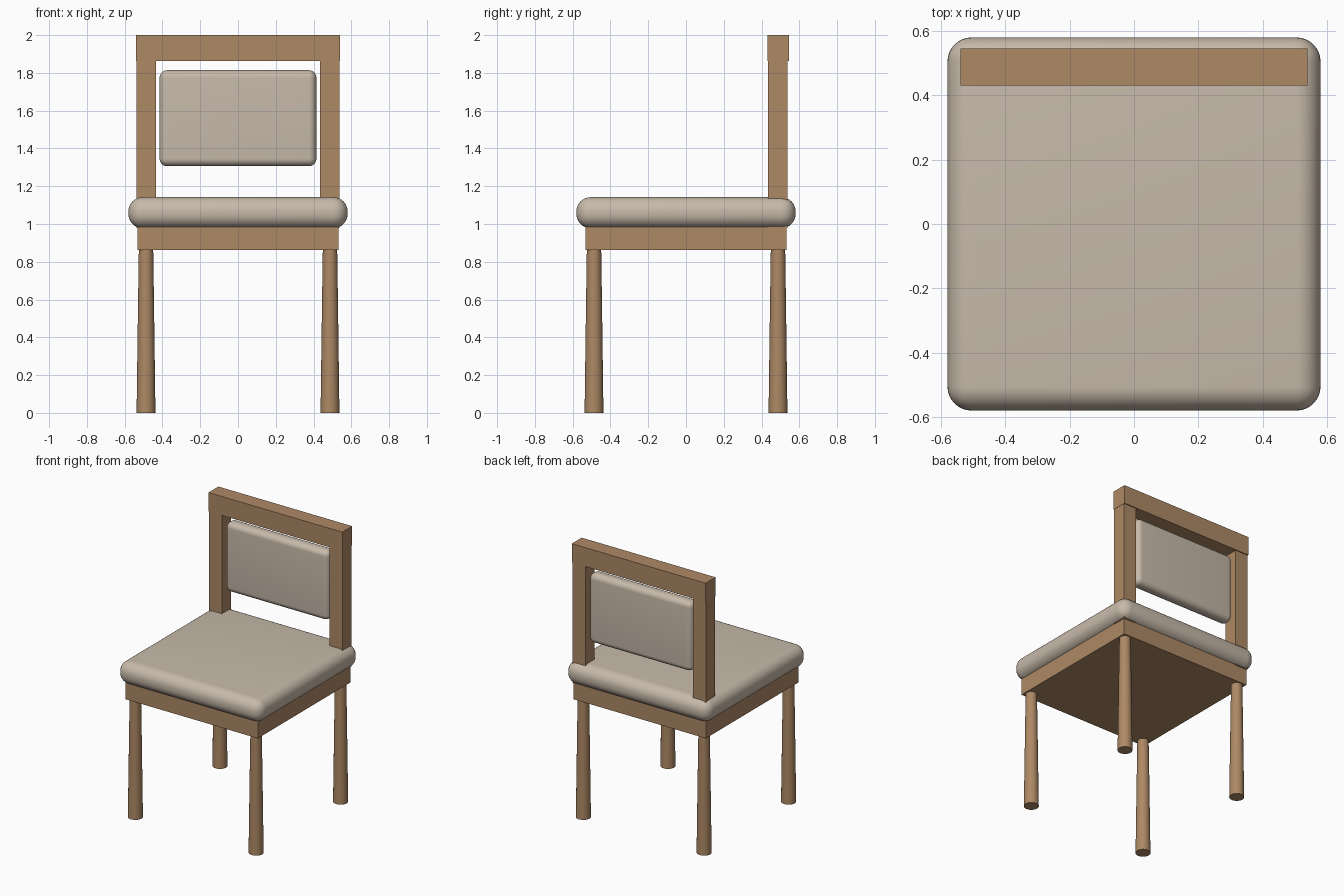
import bpy, bmesh
from math import radians, sin, cos, pi

if "Cube" in bpy.data.objects:
    bpy.data.objects.remove(bpy.data.objects["Cube"])


def material(name, color):
    m = bpy.data.materials.new(name)
    m.diffuse_color = color
    m.use_nodes = True
    m.node_tree.nodes["Principled BSDF"].inputs["Base Color"].default_value = m.diffuse_color
    return m


WOOD = material("wood", (0.42, 0.25, 0.13, 1))
FABRIC = material("fabric", (0.57, 0.49, 0.40, 1))


def finish(name, bm, mat):
    bmesh.ops.recalc_face_normals(bm, faces=bm.faces)
    mesh = bpy.data.meshes.new(name)
    bm.to_mesh(mesh)
    bm.free()
    mesh.materials.append(mat)
    ob = bpy.data.objects.new(name, mesh)
    bpy.context.collection.objects.link(ob)
    return ob


def smooth(ob, angle=40):
    bpy.ops.object.select_all(action='DESELECT')
    ob.select_set(True)
    bpy.context.view_layer.objects.active = ob
    bpy.ops.object.shade_smooth_by_angle(angle=radians(angle))


def box(name, lo, hi, mat, radius=0):
    bm = bmesh.new()
    bmesh.ops.create_cube(bm, size=1)
    for v in bm.verts:
        v.co = [(a + b) / 2 + c * (b - a) for a, b, c in zip(lo, hi, v.co)]
    if radius:
        bmesh.ops.bevel(bm, geom=bm.edges[:], offset=radius, segments=8,
                        profile=0.5, affect='EDGES', clamp_overlap=True)
    ob = finish(name, bm, mat)
    if radius:
        smooth(ob)
    return ob


def turned(name, x, y, profile, mat, sides=32):
    bm = bmesh.new()
    rings = [[bm.verts.new((x + r * cos(2 * pi * i / sides),
                            y + r * sin(2 * pi * i / sides), z))
              for i in range(sides)] for r, z in profile]
    for a, b in zip(rings, rings[1:]):
        for i in range(sides):
            j = (i + 1) % sides
            bm.faces.new((a[i], a[j], b[j], b[i]))
    bm.faces.new(rings[0])
    bm.faces.new(rings[-1])
    smooth(finish(name, bm, mat))


# Seat frame and cushion
box("seat_frame", (-0.533, -0.533, 0.862), (0.533, 0.533, 0.985), WOOD)
box("seat_cushion", (-0.58, -0.58, 0.978), (0.58, 0.58, 1.142), FABRIC, 0.075)

# Tapered legs and back posts
LEG = [(0.050, 0), (0.046, 0.3), (0.042, 0.6), (0.038, 0.87)]
for side, s in (("left", -1), ("right", 1)):
    for end, t in (("front", -1), ("back", 1)):
        turned(f"{end}_{side}_leg", s * 0.487, t * 0.487, LEG, WOOD)
    xs = sorted((s * 0.435, s * 0.538))
    box(f"{side}_back_post", (xs[0], 0.435, 0.98), (xs[1], 0.538, 1.87), WOOD)

# Top rail and back pad
box("top_rail", (-0.54, 0.431, 1.862), (0.54, 0.545, 2.0), WOOD)
box("back_pad", (-0.415, 0.44, 1.306), (0.415, 0.535, 1.814), FABRIC, 0.04)
